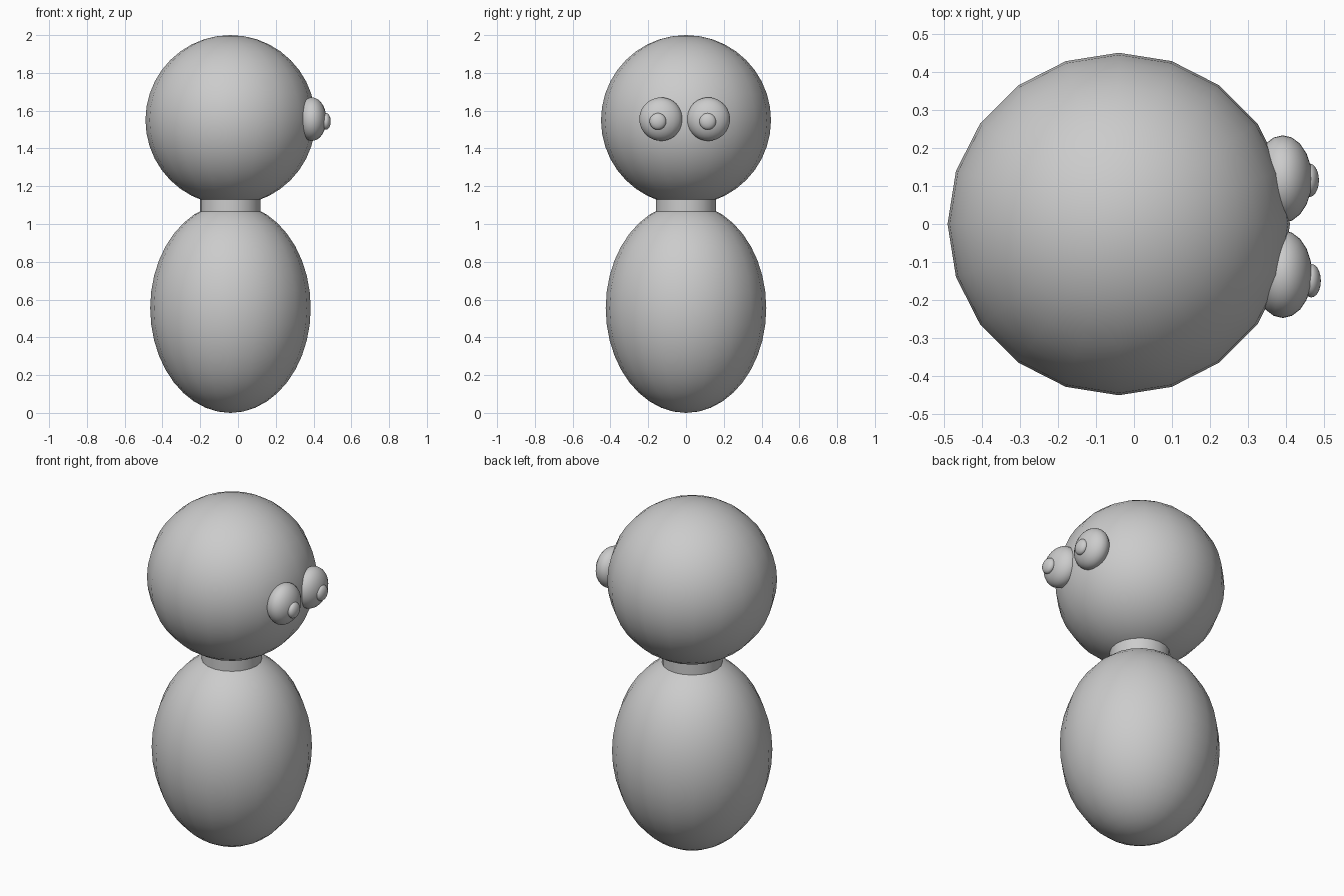
import bpy
import math

if "Cube" in bpy.data.objects:
    bpy.data.objects.remove(bpy.data.objects["Cube"])


def smooth(ob, name):
    ob.name = name
    bpy.ops.object.shade_smooth_by_angle(angle=math.radians(40))
    return ob


def ellipsoid(name, centre, radii):
    bpy.ops.mesh.primitive_uv_sphere_add(segments=20, ring_count=20, radius=1, location=centre)
    ob = bpy.context.object
    ob.scale = radii
    bpy.ops.object.transform_apply(location=False, rotation=False, scale=True)
    return smooth(ob, name)


AXIS_X = -0.04

# Egg-shaped body and round head
ellipsoid("body", (AXIS_X, 0, 0.555), (0.425, 0.425, 0.555))
ellipsoid("head", (AXIS_X, 0, 1.55), (0.45, 0.45, 0.45))

# Short neck joining them
bpy.ops.mesh.primitive_cylinder_add(vertices=20, radius=0.16, depth=0.16,
                                    location=(AXIS_X, 0, 1.10))
smooth(bpy.context.object, "neck")

# Flattened eyes and pupils on the +x side, slightly uneven
for side, eye_y, pupil_y, pupil_x in (("right", -0.132, -0.149, 0.466),
                                      ("left", 0.118, 0.115, 0.461)):
    ellipsoid(side + "_eye", (0.391, eye_y, 1.555), (0.077, 0.115, 0.115))
    ellipsoid(side + "_pupil", (pupil_x, pupil_y, 1.543), (0.025, 0.044, 0.044))
